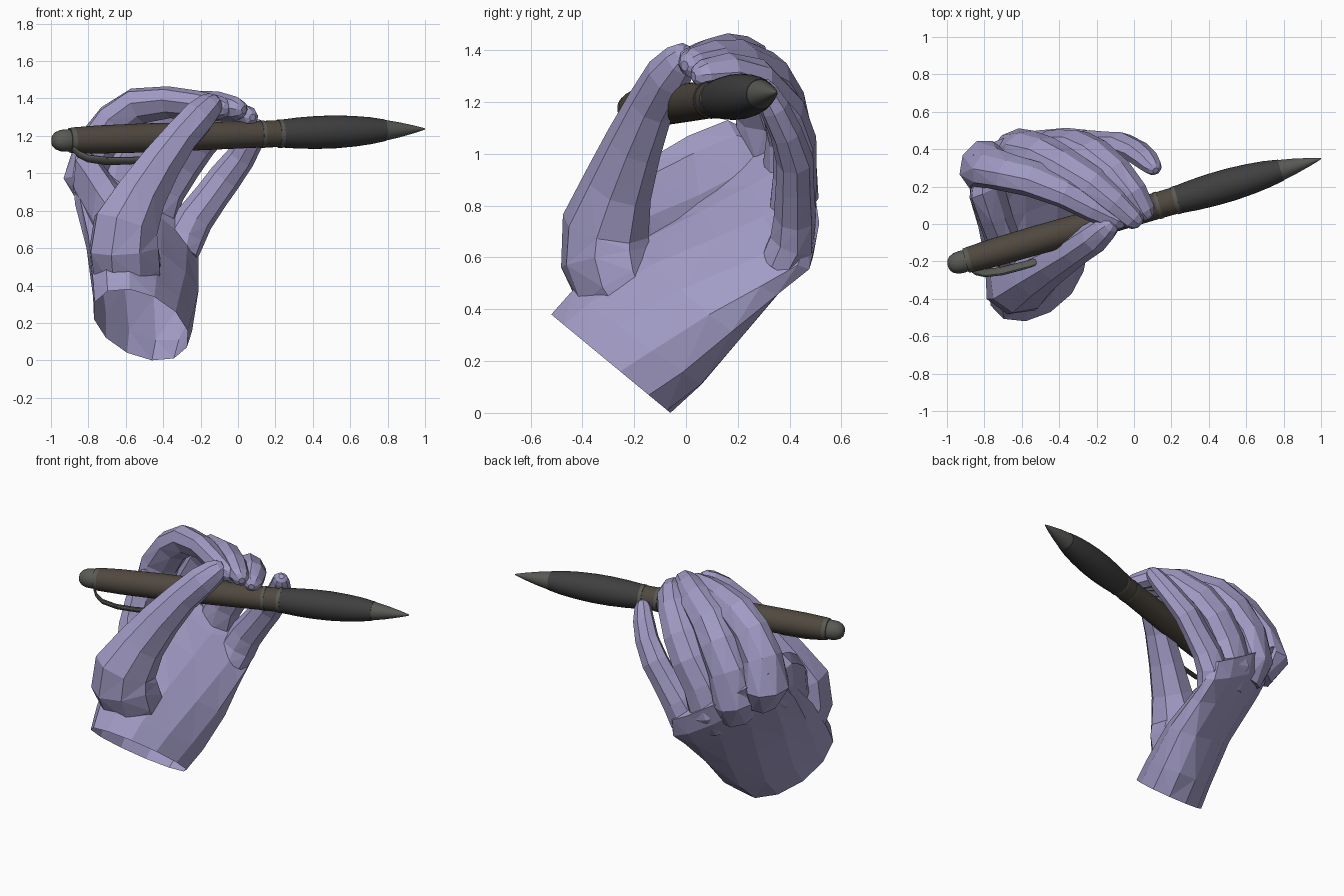
import bpy, bmesh, math
from mathutils import Vector as V

if "Cube" in bpy.data.objects:
    bpy.data.objects.remove(bpy.data.objects["Cube"])

def material(name, rgb):
    m = bpy.data.materials.new(name)
    m.diffuse_color = (*rgb, 1)
    m.use_nodes = True
    m.node_tree.nodes["Principled BSDF"].inputs["Base Color"].default_value = m.diffuse_color
    return m

SKIN = material("skin_lilac", (0.36, 0.33, 0.56))
BROWN = material("barrel_brown", (0.08, 0.065, 0.05))
DARK = material("grip_dark", (0.05, 0.05, 0.05))
GREY = material("trim_grey", (0.10, 0.10, 0.09))

def loft(name, sections, mat, sides=10, smooth=False):
    """Closed skin over elliptical sections (centre, half axis a, half axis b)."""
    bm = bmesh.new()
    rings = []
    for c, a, b in sections:
        c, a, b = V(c), V(a), V(b)
        rings.append([bm.verts.new(c + a * math.cos(t) + b * math.sin(t))
                      for t in (2 * math.pi * i / sides for i in range(sides))])
    for r, s in zip(rings, rings[1:]):
        for i in range(sides):
            j = (i + 1) % sides
            bm.faces.new((r[i], r[j], s[j], s[i]))
    bm.faces.new(rings[0])
    bm.faces.new(rings[-1])
    if not smooth:
        bmesh.ops.triangulate(bm, faces=[f for f in bm.faces if len(f.verts) == 4])
    bmesh.ops.recalc_face_normals(bm, faces=bm.faces)
    me = bpy.data.meshes.new(name)
    bm.to_mesh(me)
    bm.free()
    me.materials.append(mat)
    ob = bpy.data.objects.new(name, me)
    bpy.context.collection.objects.link(ob)
    if smooth:
        bpy.ops.object.select_all(action='DESELECT')
        ob.select_set(True)
        bpy.context.view_layer.objects.active = ob
        bpy.ops.object.shade_smooth_by_angle(angle=math.radians(35))
    return ob

def digit(name, path, lateral, widen=1.0):
    """Finger along (x, y, z, radius) points, widened sideways, with a rounded tip."""
    pts = [V(p[:3]) for p in path]
    rad = [p[3] for p in path]
    end = (pts[-1] - pts[-2]).normalized()
    pts += [pts[-1] + end * rad[-1] * 0.6, pts[-1] + end * rad[-1] * 0.9]
    rad += [rad[-1] * 0.75, rad[-1] * 0.35]
    out = []
    for i, p in enumerate(pts):
        t = (pts[min(i + 1, len(pts) - 1)] - pts[max(i - 1, 0)]).normalized()
        a = t.cross(V(lateral)).normalized()
        w = 1 + (widen - 1) * min(1, (len(pts) - 1 - i) / 4)
        out.append((p, a * rad[i], t.cross(a) * rad[i] * w))
    return loft(name, out, SKIN, 8)

# Palm, from the slanted wrist cut to the knuckle line
hand = loft("hand", [
    ((-.52, -.29, .19), (.25, .036, -.03), (-.06, -.23, .19)),
    ((-.51, -.19, .29), (.265, .06, -.05), (-.07, -.25, .18)),
    ((-.51, .00, .49), (.30, .09, -.11), (-.06, -.20, .16)),
    ((-.54, .20, .66), (.33, .09, -.17), (-.04, -.14, .12)),
    ((-.55, .36, .79), (.34, .07, -.22), (-.03, -.11, .09)),
    ((-.54, .42, .88), (.32, .05, -.21), (-.02, -.08, .05)),
], SKIN, 12)

# Web between thumb and index finger
parts = [loft("thumb_web", [
    ((-.60, -.30, .66), (.10, 0, 0), (0, -.02, .17)),
    ((-.68, -.14, .76), (.10, 0, 0), (-.01, -.02, .21)),
    ((-.74, .03, .84), (.09, .02, 0), (-.02, -.02, .23)),
    ((-.79, .18, .93), (.09, .04, 0), (-.02, -.02, .20)),
    ((-.80, .31, .96), (.06, .04, 0), (-.01, 0, .10)),
], SKIN, 8)]

# Thumb and four fingers
parts.append(digit("thumb", [
    (-.56, -.19, .37, .14), (-.59, -.26, .48, .17), (-.61, -.31, .60, .175),
    (-.60, -.31, .72, .165),
    (-.52, -.26, .88, .13), (-.42, -.20, 1.04, .107), (-.31, -.135, 1.19, .088),
    (-.21, -.07, 1.30, .085), (-.15, -.02, 1.36, .07)], (1, .6, -.3), 1.15))
parts.append(digit("index_finger", [
    (-.76, .27, .86, .09), (-.82, .32, .97, .108), (-.765, .30, 1.14, .095),
    (-.66, .27, 1.28, .088), (-.54, .24, 1.36, .085), (-.37, .17, 1.38, .074),
    (-.22, .09, 1.365, .07), (-.09, .025, 1.35, .058)], (.35, .6, -.7), 1.3))
parts.append(digit("middle_finger", [
    (-.62, .33, .75, .09), (-.645, .40, .86, .098), (-.59, .405, 1.05, .09),
    (-.49, .375, 1.20, .088), (-.39, .32, 1.30, .085), (-.22, .22, 1.355, .072),
    (-.10, .12, 1.36, .068), (-.005, .03, 1.345, .058)], (.6, .4, -.7), 1.4))
parts.append(digit("ring_finger", [
    (-.46, .34, .64, .09), (-.46, .41, .75, .095), (-.40, .42, .91, .086),
    (-.31, .42, 1.05, .084), (-.22, .38, 1.17, .08), (-.09, .28, 1.29, .068),
    (0, .17, 1.32, .062), (.055, .07, 1.305, .054)], (.75, .15, -.6), 1.4))
parts.append(digit("little_finger", [
    (-.31, .36, .57, .08), (-.285, .41, .66, .09), (-.23, .42, .76, .082),
    (-.14, .42, .88, .074), (-.07, .42, .975, .072), (.015, .385, 1.085, .063),
    (.07, .34, 1.18, .058), (.10, .305, 1.245, .047)], (.75, .1, -.6), 1.25))

# Fuse everything into one faceted hand
for p in parts:
    mod = hand.modifiers.new("join", 'BOOLEAN')
    mod.operation, mod.solver, mod.object = 'UNION', 'EXACT', p
    bpy.context.view_layer.objects.active = hand
    bpy.ops.object.modifier_apply(modifier=mod.name)
    bpy.data.objects.remove(p)

# Open the wrist by removing its flat cut
bm = bmesh.new()
bm.from_mesh(hand.data)
cut = V((.25, .036, -.03)).cross(V((-.06, -.23, .19))).normalized()
wrist = [f for f in bm.faces if abs(f.normal.dot(cut)) > .99
         and abs((f.calc_center_median() - V((-.52, -.29, .19))).dot(cut)) < .01]
bmesh.ops.delete(bm, geom=wrist, context='FACES')
bm.to_mesh(hand.data)
bm.free()

# Pen: turned parts along one slanted axis, profile given as (x, radius)
START, END = V((-1, -.225, 1.173)), V((1, .35, 1.237))
AXIS = (END - START).normalized()
SIDE = AXIS.cross(V((0, 0, 1))).normalized()
UP = SIDE.cross(AXIS)

def on_axis(x):
    return START + (END - START) * (x + 1) / 2

def turned(name, profile, mat):
    return loft(name, [(on_axis(x), SIDE * r, UP * r) for x, r in profile],
                mat, 32, True)

turned("pen_end_cap", [(-.995, .012), (-.99, .03), (-.975, .046), (-.95, .057),
                       (-.92, .06), (-.90, .058), (-.90, .066), (-.875, .069)], GREY)
turned("pen_barrel", [(-.875, .069), (-.75, .075), (-.5, .078), (-.2, .075),
                      (.12, .071)], BROWN)
turned("pen_ring_rear", [(.12, .074), (.138, .074)], GREY)
turned("pen_collar", [(.138, .071), (.215, .072)], BROWN)
turned("pen_ring_front", [(.215, .076), (.235, .076)], GREY)
turned("pen_grip", [(.235, .075), (.32, .083), (.42, .088), (.52, .088), (.62, .082),
                    (.71, .072), (.785, .058)], DARK)
turned("pen_nib", [(.785, .056), (.86, .041), (.94, .021), (.985, .008), (1, .003)], GREY)

# Pocket clip: flat bowed blade below and in front of the barrel
OUT = (SIDE * .68 - UP * .73).normalized()
FLAT = AXIS.cross(OUT)
loft("pen_clip", [(on_axis(x) + OUT * d, FLAT * w, OUT * .014) for x, d, w in [
    (-.90, .05, .020), (-.875, .10, .024), (-.83, .135, .026), (-.74, .157, .028),
    (-.62, .162, .026), (-.52, .155, .022), (-.46, .145, .014), (-.44, .140, .005)]],
    GREY, 12, True)
